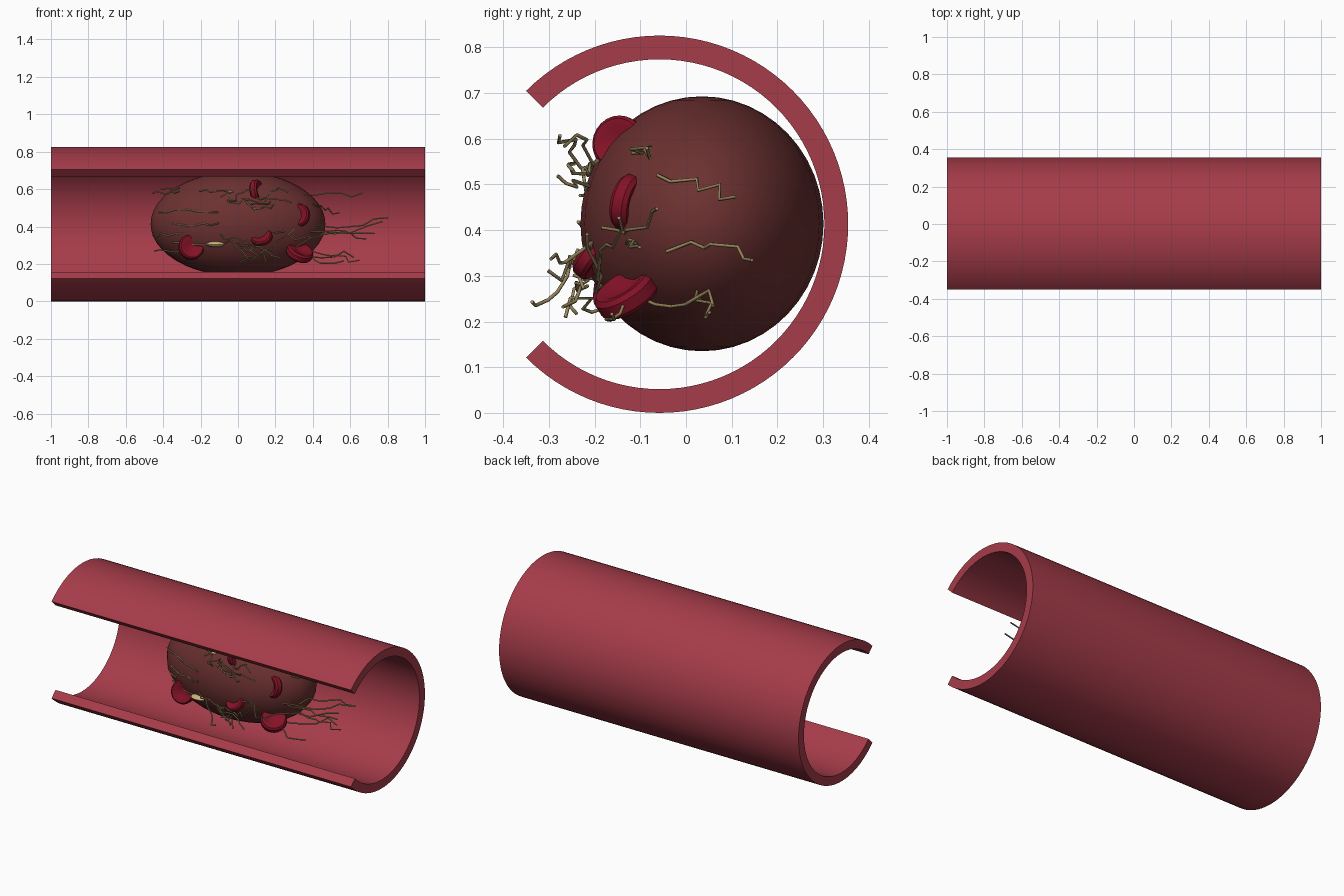
import bpy
import bmesh
import random
from math import sin, cos, pi, sqrt
from mathutils import Vector

random.seed(7)
scene_collection = bpy.context.scene.collection

default_cube = bpy.data.objects.get("Cube")
if default_cube:
    bpy.data.objects.remove(default_cube, do_unlink=True)


def make_material(name, red, green, blue):
    material = bpy.data.materials.new(name)
    material.use_nodes = True
    colour = (red, green, blue, 1.0)
    material.diffuse_color = colour
    material.node_tree.nodes["Principled BSDF"].inputs["Base Color"].default_value = colour
    return material


wall_red = make_material("vessel wall red", 0.38, 0.045, 0.068)
clot_brown = make_material("clot brown", 0.15, 0.03, 0.03)
cell_red = make_material("blood cell red", 0.23, 0.006, 0.02)
fibre_tan = make_material("fibre tan", 0.32, 0.25, 0.11)
platelet_cream = make_material("platelet cream", 0.6, 0.45, 0.2)


def add_mesh(name, bm, material, smooth=True):
    """Turn a bmesh into an object, smooth except at sharp edges."""
    bmesh.ops.recalc_face_normals(bm, faces=bm.faces)
    mesh = bpy.data.meshes.new(name)
    bm.to_mesh(mesh)
    bm.free()
    mesh.materials.append(material)
    obj = bpy.data.objects.new(name, mesh)
    scene_collection.objects.link(obj)
    if smooth:
        bpy.ops.object.select_all(action="DESELECT")
        obj.select_set(True)
        bpy.context.view_layer.objects.active = obj
        bpy.ops.object.shade_smooth_by_angle(angle=pi / 5)
    return obj


# Vessel wall: a thick C-shaped section, open towards the front
OUTER, INNER, HALF_LENGTH = 0.413, 0.361, 1.0
AXIS = Vector((0, -0.058, OUTER))
STEPS = 72


def arc_point(radius, step, x):
    angle = -0.75 * pi + 1.5 * pi * step / STEPS
    return AXIS + Vector((x, radius * cos(angle), radius * sin(angle)))


bm = bmesh.new()
sections = []
for step in range(STEPS + 1):
    corners = ((OUTER, -HALF_LENGTH), (OUTER, HALF_LENGTH),
               (INNER, HALF_LENGTH), (INNER, -HALF_LENGTH))
    sections.append([bm.verts.new(arc_point(r, step, x)) for r, x in corners])
for near, far in zip(sections, sections[1:]):
    for i in range(4):
        j = (i + 1) % 4
        bm.faces.new((near[i], near[j], far[j], far[i]))
bm.faces.new(sections[0])
bm.faces.new(sections[-1])
add_mesh("vessel_wall", bm, wall_red)

# Clot: an egg-shaped mass against the back of the vessel
CENTRE = Vector((0, 0.035, 0.414))
SIZE = Vector((0.467, 0.266, 0.279))
bm = bmesh.new()
bmesh.ops.create_uvsphere(bm, u_segments=24, v_segments=24, radius=1)
bmesh.ops.scale(bm, vec=SIZE, verts=bm.verts)
bmesh.ops.translate(bm, vec=CENTRE, verts=bm.verts)
add_mesh("clot", bm, clot_brown)


def clot_front(x, z, lift=0.0):
    """Point on the front of the clot at x and z."""
    u, v = x / SIZE.x, (z - CENTRE.z) / SIZE.z
    depth = sqrt(max(0.0, 1 - u * u - v * v))
    return Vector((x, CENTRE.y - SIZE.y * depth - lift, z))


def push_out(point, margin):
    """Move a point that is inside the clot out to its surface."""
    offset = point - CENTRE
    reach = Vector([a / b for a, b in zip(offset, SIZE)]).length
    return CENTRE + offset * max(1.0, margin / reach)


# Blood cells: dished discs, partly sunk in the clot
def add_cell(name, position, facing, radius):
    profile = [(0, 0.1), (0.35, 0.14), (0.65, 0.3), (0.85, 0.32), (0.97, 0.18)]
    profile += [(r, -h) for r, h in reversed(profile)]
    bm = bmesh.new()
    verts = [bm.verts.new((r * radius, 0, h * radius)) for r, h in profile]
    edges = [bm.edges.new(pair) for pair in zip(verts, verts[1:])]
    bmesh.ops.spin(bm, geom=verts + edges, cent=(0, 0, 0), axis=(0, 0, 1),
                   angle=2 * pi, steps=24)
    bmesh.ops.remove_doubles(bm, verts=bm.verts, dist=0.0001)
    cell = add_mesh(name, bm, cell_red)
    cell.location = position
    cell.rotation_euler = Vector(facing).to_track_quat("Z", "Y").to_euler()


cells = {
    "left_lower": ((0.33, -0.13, 0.262), (0.35, -0.5, 0.8), 0.075),
    "left_upper": ((0.325, -0.125, 0.46), (-0.4, -0.9, 0.2), 0.064),
    "top": ((0.1, -0.145, 0.59), (0.9, -0.35, 0.15), 0.062),
    "middle": ((0.125, -0.2, 0.345), (-0.2, -0.7, 0.6), 0.06),
    "right_lower": ((-0.25, -0.165, 0.29), (0.2, -0.95, 0.2), 0.07),
}
for label, (position, facing, radius) in cells.items():
    add_cell("blood_cell_" + label, position, facing, radius)

# Platelets: small flattened grains on the clot surface
for label, x, z, width in (("lower", -0.12, 0.305, 0.05), ("upper", -0.04, 0.585, 0.016)):
    bm = bmesh.new()
    bmesh.ops.create_uvsphere(bm, u_segments=16, v_segments=8, radius=width)
    bmesh.ops.scale(bm, vec=(1, 0.7, 0.3), verts=bm.verts)
    bmesh.ops.translate(bm, vec=clot_front(x, z), verts=bm.verts)
    add_mesh("platelet_" + label, bm, platelet_cream)


# Fibres: thin, kinked strands
def add_fibres(name, paths):
    curve = bpy.data.curves.new(name, "CURVE")
    curve.dimensions = "3D"
    curve.bevel_depth = 0.004
    curve.bevel_resolution = 1
    curve.use_fill_caps = True
    for path in paths:
        spline = curve.splines.new("POLY")
        spline.points.add(len(path) - 1)
        for point, place in zip(spline.points, path):
            point.co = (*place, 1)
    curve.materials.append(fibre_tan)
    scene_collection.objects.link(bpy.data.objects.new(name, curve))


def kinked(start, end, kinks, jitter, margin=1.01):
    start, end = Vector(start), Vector(end)
    path = []
    for i in range(kinks + 1):
        wobble = Vector([random.uniform(-jitter, jitter) for axis in range(3)])
        point = start.lerp(end, i / kinks) + wobble
        point.y = max(point.y, -0.345)
        path.append(push_out(point, margin))
    return path


# Long streamers trailing from the left end
streamers = [
    ((0.42, -0.17, 0.40), (0.8, -0.06, 0.43)),
    ((0.4, -0.12, 0.38), (0.73, -0.1, 0.37)),
    ((0.3, -0.2, 0.3), (0.76, -0.14, 0.42)),
    ((0.35, -0.12, 0.57), (0.68, -0.07, 0.57)),
    ((0.36, -0.04, 0.51), (0.55, 0.11, 0.47)),
    ((0.42, -0.02, 0.36), (0.68, 0.16, 0.35)),
    ((0.38, -0.07, 0.25), (0.62, 0.06, 0.25)),
    ((0.4, 0.03, 0.28), (0.64, 0.05, 0.21)),
    ((0.33, -0.14, 0.24), (0.55, -0.18, 0.2)),
]
add_fibres("fibre_streamers", [kinked(a, b, 6, 0.018) for a, b in streamers])

# Tangled loops in front of the clot, above and below its middle
loops = []
for low, high, count, reach in ((0.5, 0.63, 6, 0.08), (0.22, 0.38, 8, 0.12)):
    for i in range(count):
        x = random.uniform(-0.1, 0.25)
        start = clot_front(x, random.uniform(low, high))
        end = clot_front(x + random.uniform(0.12, 0.25), random.uniform(low, high))
        end.y = start.y - random.uniform(0.02, reach)
        loops.append(kinked(start, end, 6, 0.022))
add_fibres("fibre_loops", loops)

# Strands lying along the right half of the clot
rows = ((-0.46, 0.58, 0.15), (-0.42, 0.6, 0.11), (-0.42, 0.48, 0.32), (-0.35, 0.41, 0.25),
        (-0.46, 0.36, 0.16), (-0.45, 0.27, 0.18), (-0.2, 0.59, 0.15), (-0.35, 0.31, 0.25))
add_fibres("fibre_surface_strands",
           [kinked(clot_front(x, z, 0.01), clot_front(x + length, z, 0.01), 6, 0.009, 0.998)
            for x, z, length in rows])
